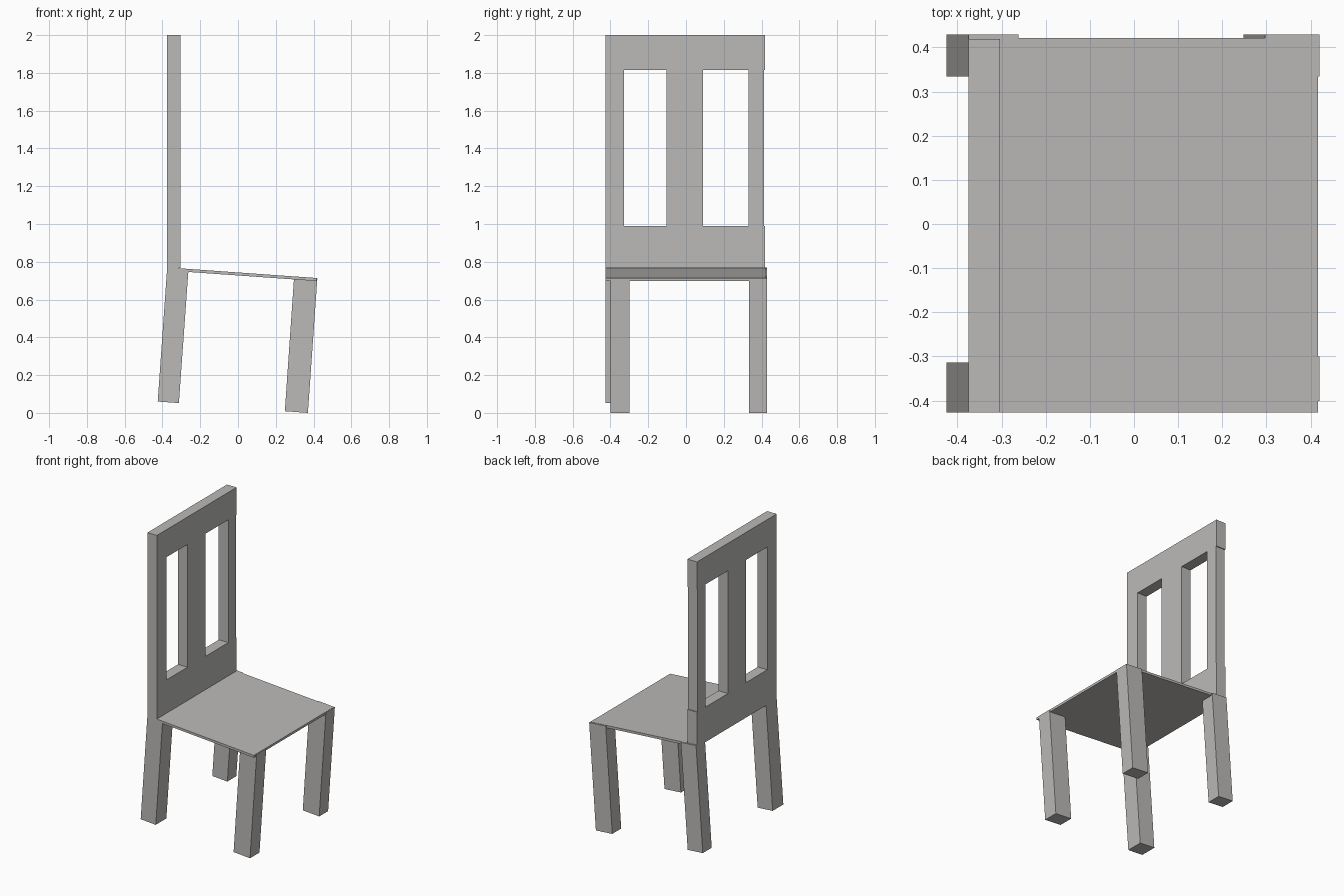
import bpy, math

if "Cube" in bpy.data.objects:
    bpy.data.objects.remove(bpy.data.objects["Cube"])

grey = bpy.data.materials.new("warm grey")
grey.diffuse_color = (0.5, 0.49, 0.475, 1)
grey.use_nodes = True
grey.node_tree.nodes["Principled BSDF"].inputs["Base Color"].default_value = grey.diffuse_color


def prism(name, profile, y0, y1):
    """Extrude a four-sided x/z profile (counter-clockwise) from y0 to y1."""
    n = len(profile)
    verts = [(x, y, z) for y in (y0, y1) for x, z in profile]
    faces = [tuple(range(n)), tuple(reversed(range(n, 2 * n)))]
    faces += [(i, i + n, (i + 1) % n + n, (i + 1) % n) for i in range(n)]
    mesh = bpy.data.meshes.new(name)
    mesh.from_pydata(verts, [], faces)
    mesh.materials.append(grey)
    ob = bpy.data.objects.new(name, mesh)
    bpy.context.collection.objects.link(ob)
    return ob


# Sloping seat board
prism("seat", [(-0.374, 0.754), (0.416, 0.698), (0.417, 0.714), (-0.374, 0.770)], -0.427, 0.421)

# Leaning legs, tops just under the seat surface
back = [(-0.425, 0.060), (-0.313, 0.052), (-0.262, 0.761), (-0.375, 0.769)]
front = [(0.248, 0.009), (0.370, 0.0), (0.420, 0.712), (0.297, 0.721)]
prism("back_leg_a", back, -0.427, -0.314)
prism("back_leg_b", back, 0.334, 0.429)
prism("front_leg_a", front, -0.401, -0.300)
prism("front_leg_b", front, 0.334, 0.429)

# Backrest: flat outline with two openings, given thickness
outline = [(-0.427, 0.766), (0.419, 0.766), (0.419, 0.99), (0.413, 0.99),
           (0.413, 1.815), (0.419, 1.815), (0.419, 2.0), (-0.427, 2.0)]


def opening(a, b):
    return [(a, 0.99), (b, 0.99), (b, 1.815), (a, 1.815)]


curve = bpy.data.curves.new("backrest_outline", 'CURVE')
curve.dimensions = '2D'
curve.fill_mode = 'BOTH'
curve.extrude = 0.0355
for loop in (outline, opening(-0.328, -0.102), opening(0.090, 0.331)):
    spline = curve.splines.new('POLY')
    spline.points.add(len(loop) - 1)
    for p, (y, z) in zip(spline.points, loop):
        p.co = (y, z, 0, 1)
    spline.use_cyclic_u = True
helper = bpy.data.objects.new("backrest_outline", curve)
bpy.context.collection.objects.link(helper)
bpy.context.view_layer.update()
deps = bpy.context.evaluated_depsgraph_get()
mesh = bpy.data.meshes.new_from_object(helper.evaluated_get(deps))
mesh.materials.clear()
mesh.materials.append(grey)
mesh.shade_flat()
bpy.data.objects.remove(helper)
backrest = bpy.data.objects.new("backrest", mesh)
backrest.rotation_euler = (math.pi / 2, 0, math.pi / 2)
backrest.location.x = -0.3395
bpy.context.collection.objects.link(backrest)
